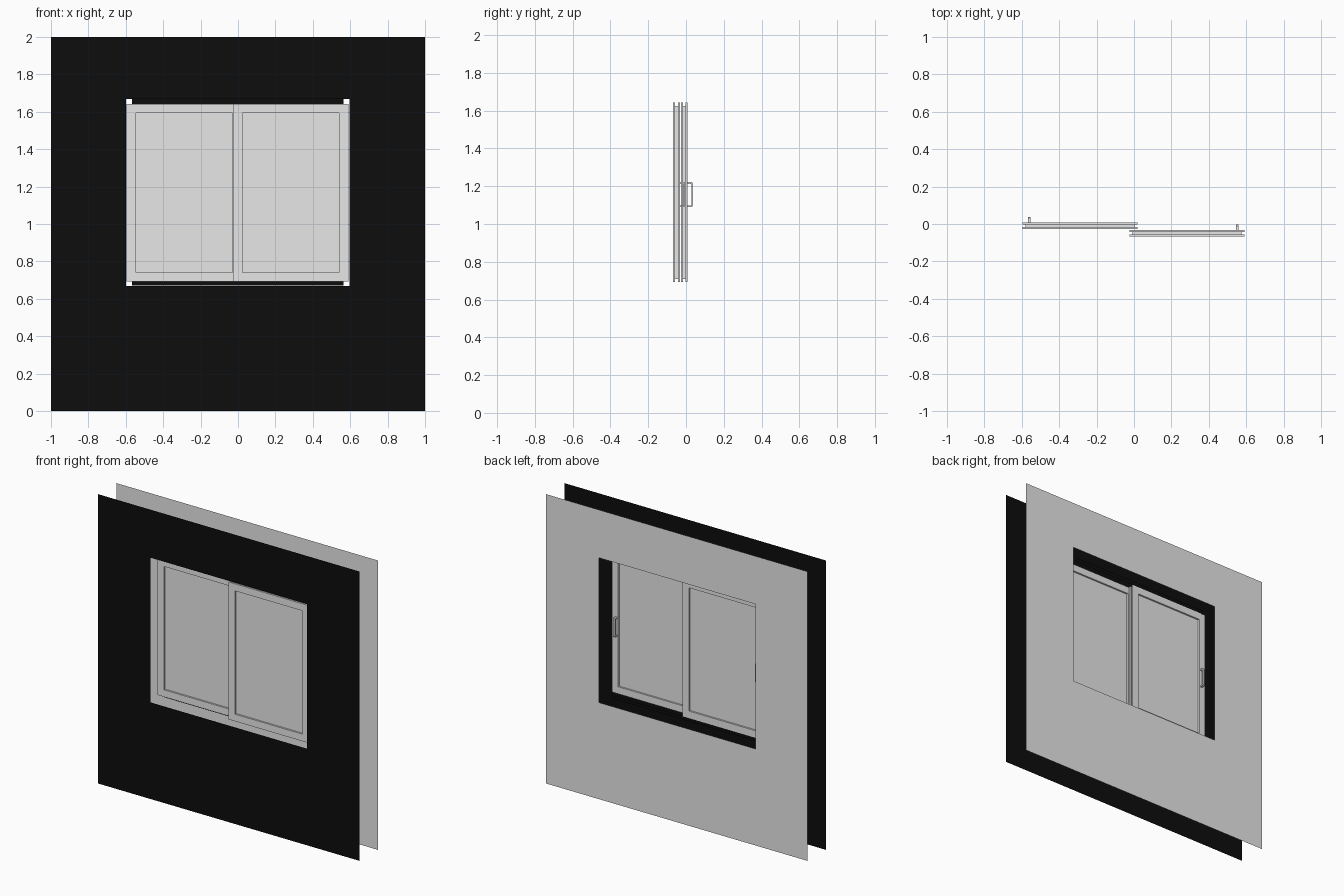
import bpy, bmesh

if "Cube" in bpy.data.objects:
    bpy.data.objects.remove(bpy.data.objects["Cube"])


def material(name, value):
    m = bpy.data.materials.new(name)
    m.diffuse_color = (value, value, value, 1)
    m.use_nodes = True
    m.node_tree.nodes["Principled BSDF"].inputs["Base Color"].default_value = m.diffuse_color
    return m


grey = material("light_grey", 0.8)
black = material("black", 0.004)


def finish(name, bm, mat):
    me = bpy.data.meshes.new(name)
    bm.to_mesh(me)
    bm.free()
    me.materials.append(mat)
    ob = bpy.data.objects.new(name, me)
    bpy.context.collection.objects.link(ob)
    return ob


def rect(bm, r, y):
    x0, x1, z0, z1 = r
    return [bm.verts.new((x, y, z)) for x, z in
            ((x0, z0), (x1, z0), (x1, z1), (x0, z1))]


def inset(r, d):
    return (r[0] + d, r[1] - d, r[2] + d, r[3] - d)


def bridge(bm, a, b):
    n = len(a)
    for i in range(n):
        j = (i + 1) % n
        bm.faces.new((a[i], a[j], b[j], b[i]))


def sheet(name, r, y, mat, hole=None, back=False):
    """Flat zero-thickness panel, optionally with a rectangular hole."""
    bm = bmesh.new()
    outer = rect(bm, r, y)
    if hole:
        bridge(bm, outer, rect(bm, hole, y))
    else:
        bm.faces.new(outer)
    if back:
        bmesh.ops.reverse_faces(bm, faces=bm.faces[:])
    return finish(name, bm, mat)


def sash_frame(name, r, y0, y1, width):
    """Rectangular frame swept from a section grooved on its outer edge."""
    lip, depth = 0.011, 0.016
    section = [(width, y0), (0, y0), (0, y0 + lip), (depth, y0 + lip),
               (depth, y1 - lip), (0, y1 - lip), (0, y1), (width, y1)]
    bm = bmesh.new()
    loops = [rect(bm, inset(r, d), y) for d, y in section]
    for a, b in zip(loops, loops[1:] + loops[:1]):
        bridge(bm, a, b)
    bmesh.ops.recalc_face_normals(bm, faces=bm.faces[:])
    return finish(name, bm, grey)


def pane(name, r, y, t):
    bm = bmesh.new()
    a, b = rect(bm, r, y - t / 2), rect(bm, r, y + t / 2)
    bridge(bm, a, b)
    bm.faces.new(a)
    bm.faces.new(b)
    bmesh.ops.recalc_face_normals(bm, faces=bm.faces[:])
    return finish(name, bm, grey)


def handle(name, x0, x1, y):
    """Pull handle: chamfered U profile extruded sideways."""
    zc, h, d, t, c = 1.156, 0.066, 0.028, 0.009, 0.006
    half = [(0, h), (d - c, h), (d, h - c)]
    inner = [(d - t, h - t), (0, h - t)]
    prof = half + [(p, -q) for p, q in reversed(half)]
    prof += [(p, -q) for p, q in reversed(inner)] + inner
    bm = bmesh.new()
    a, b = [[bm.verts.new((x, y + p, zc + q)) for p, q in prof]
            for x in (x0, x1)]
    bridge(bm, a, b)
    bm.faces.new(a)
    bm.faces.new(b)
    bmesh.ops.recalc_face_normals(bm, faces=bm.faces[:])
    return finish(name, bm, grey)


# Two wall skins with the window opening
wall, opening = (-1, 1, 0, 2), (-0.6, 0.597, 0.668, 1.668)
sheet("outer_wall", wall, -0.1, black, opening)
sheet("inner_wall", wall, 0.1, grey, opening, back=True)

# Thin dark guide strips above and below the sashes
sheet("top_guide", (-0.567, 0.565, 1.642, 1.67), 0.008, black)
sheet("bottom_guide", (-0.567, 0.565, 0.67, 0.692), 0.008, black)

# Two sliding sashes, each with frame, pane and pull handle
for side, x0, x1, y0, hx in (("left", -0.595, 0.019, -0.027, -0.568),
                             ("right", -0.024, 0.59, -0.068, 0.545)):
    y1, w = y0 + 0.036, 0.049
    r = (x0, x1, 0.692, 1.642)
    sash_frame(side + "_sash_frame", r, y0, y1, w)
    pane(side + "_pane", inset(r, w - 0.002), (y0 + y1) / 2, 0.012)
    handle(side + "_handle", hx, hx + 0.015, y1)
